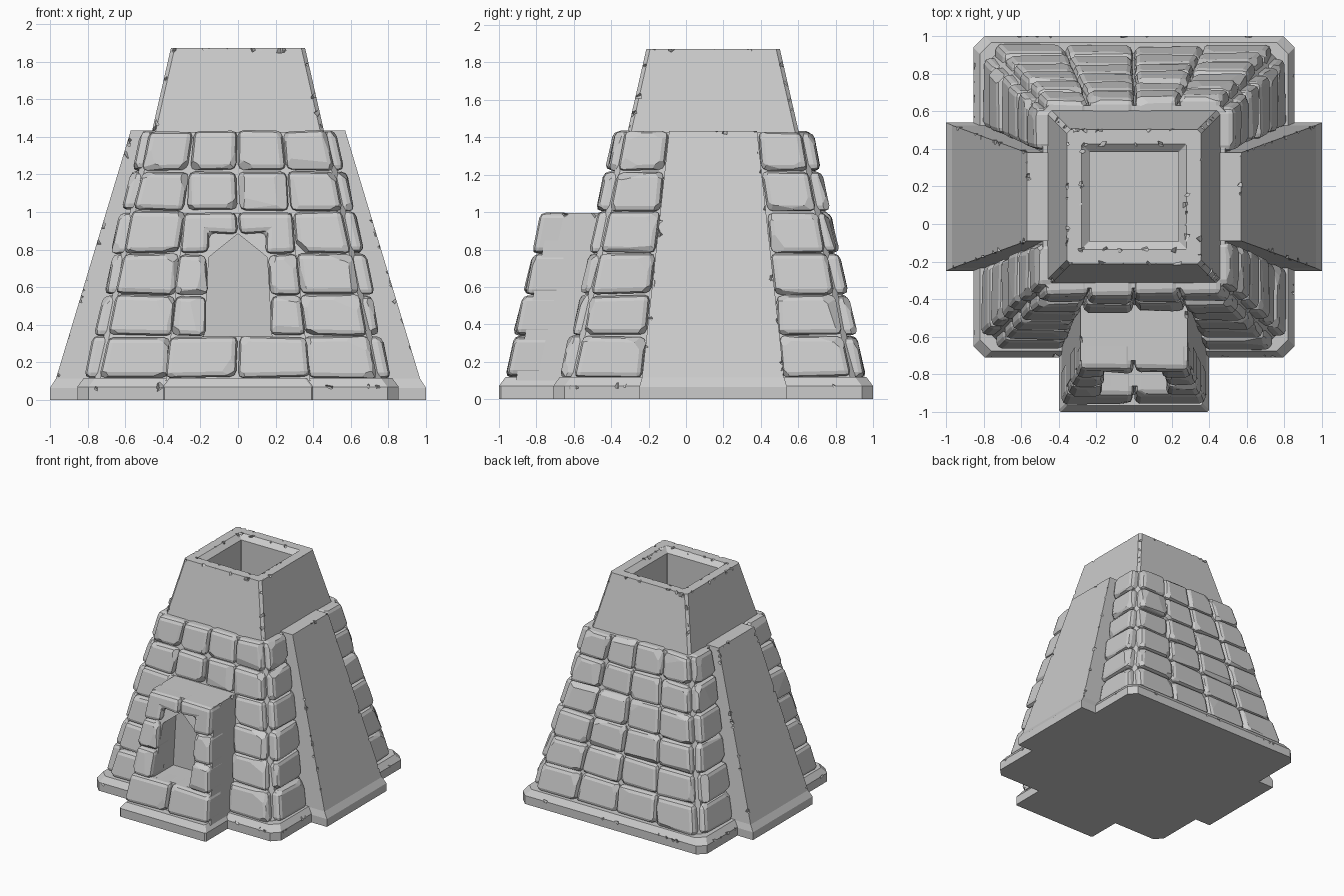
import bpy, bmesh, math, random
from mathutils import Vector, Matrix

if "Cube" in bpy.data.objects:
    bpy.data.objects.remove(bpy.data.objects["Cube"])

random.seed(4)
CY = 0.145                                   # centre of the pyramid in y
ROWS = [0.115, 0.34, 0.56, 0.78, 1.005, 1.22, 1.435]
jit = lambda s: random.uniform(-s, s)


def lerp(a, b, z, z0=0.115, z1=1.435):
    return a + (b - a) * (z - z0) / (z1 - z0)


def finish(name, bm):
    bmesh.ops.recalc_face_normals(bm, faces=bm.faces)
    me = bpy.data.meshes.new(name)
    bm.to_mesh(me)
    bm.free()
    ob = bpy.data.objects.new(name, me)
    bpy.context.collection.objects.link(ob)
    return ob


def rect(x0, x1, y0, y1, z, c=0.0):
    """Rectangle ring at height z with optional cut corners."""
    if not c:
        return [(x0, y0, z), (x1, y0, z), (x1, y1, z), (x0, y1, z)]
    return [(x0 + c, y0, z), (x1 - c, y0, z), (x1, y0 + c, z), (x1, y1 - c, z),
            (x1 - c, y1, z), (x0 + c, y1, z), (x0, y1 - c, z), (x0, y0 + c, z)]


def loft(name, rings):
    bm = bmesh.new()
    vs = [[bm.verts.new(p) for p in r] for r in rings]
    n = len(vs[0])
    for a, b in zip(vs, vs[1:]):
        for i in range(n):
            bm.faces.new((a[i], a[(i + 1) % n], b[(i + 1) % n], b[i]))
    bm.faces.new(vs[0])
    bm.faces.new(vs[-1])
    return finish(name, bm)


def cut(ob, cutter):
    m = ob.modifiers.new("cut", 'BOOLEAN')
    m.operation, m.solver, m.object = 'DIFFERENCE', 'EXACT', cutter
    m.use_self = True
    cutter.hide_render = True
    cutter.hide_set(True)


def chip_edges(ob, edges, step=0.1):
    """Knock small angular chips out of the listed straight edges."""
    bm = bmesh.new()
    for a, b in edges:
        a, b = Vector(a), Vector(b)
        for i in range(max(2, int((b - a).length / step))):
            p = a.lerp(b, random.random())
            size = random.uniform(0.012, 0.03)
            mat = Matrix.Translation(p + Vector((jit(.006), jit(.006), jit(.006))))
            mat = mat @ Matrix.Rotation(random.random() * 6, 4, Vector((jit(1), jit(1), 1)))
            mat = mat @ Matrix.Diagonal((size, size * .6, size * 0.8, 1))
            bmesh.ops.create_cone(bm, cap_ends=True, segments=4, radius1=1,
                                  radius2=0.3, depth=2, matrix=mat)
    cut(ob, finish(ob.name + "_chip_cutter", bm))


def brick(target, outline, front, depth, mat, convex=True):
    """Worn stone: (x, z) outline on the sloped plane y = -front(z)."""
    bm = bmesh.new()
    out = jit(0.01)
    pts = [(x + jit(.007), z + jit(.007)) for x, z in outline]
    f = [bm.verts.new((x, -front(z) + out + jit(.006), z)) for x, z in pts]
    b = [bm.verts.new((x, -front(z) + depth, z)) for x, z in pts]
    n = len(f)
    bm.faces.new(f)
    bm.faces.new(b[::-1])
    for i in range(n):
        bm.faces.new((f[i], b[i], b[(i + 1) % n], f[(i + 1) % n]))
    bmesh.ops.recalc_face_normals(bm, faces=bm.faces)
    edges = [e for e in bm.edges if not (e.verts[0] in b and e.verts[1] in b)]
    bmesh.ops.bevel(bm, geom=edges, offset=0.03, offset_type='OFFSET', segments=2,
                    profile=0.5, affect='EDGES', clamp_overlap=True)
    if convex:                               # shear chips off corners and edges
        c = sum((v.co for v in bm.verts), Vector()) / len(bm.verts)
        for _ in range(5):
            d = Vector((jit(1), -random.uniform(.5, 1), jit(1))).normalized()
            far = max((v.co - c).dot(d) for v in bm.verts)
            r = bmesh.ops.bisect_plane(bm, geom=bm.verts[:] + bm.edges[:] + bm.faces[:],
                                       plane_co=c + d * (far - random.uniform(.004, .012)),
                                       plane_no=d, clear_outer=True)
            rim = [e for e in r['geom_cut'] if isinstance(e, bmesh.types.BMEdge)]
            bmesh.ops.holes_fill(bm, edges=rim, sides=0)
    bm.transform(mat)
    tmp = bpy.data.meshes.new("tmp")
    bm.to_mesh(tmp)
    bm.free()
    target.from_mesh(tmp)
    bpy.data.meshes.remove(tmp)


# Plinths and inner core
def plinth(name, x, y0, y1, c):
    return loft(name, [rect(-x, x, y0, y1, 0, c), rect(-x, x, y0, y1, .07, c),
                       rect(-x + .035, x - .035, y0 + .035, y1 - .035, .118, c)])


base = plinth("base_plinth", .855, CY - .855, CY + .855, .06)
chip_edges(base, [((sx * .855, CY - .8, .07), (sx * .855, CY + .8, .07)) for sx in (-1, 1)]
           + [((-.8, y, .07), (.8, y, .07)) for y in (-.71, 1.0)], .2)
plinth("porch_plinth", .4, -1.0, -.5, .01)
core = loft("pyramid_core", [rect(-h, h, CY - h, CY + h, z, .03)
                             for h, z in ((.765, .1), (.485, 1.425))])

# Stone courses on the four sloped sides
face = lambda z: lerp(.815, .525, z)
half = lambda z: lerp(.745, .475, z)
for k, side in enumerate(("front", "right", "back", "left")):
    mat = Matrix.Translation((0, CY, 0)) @ Matrix.Rotation(k * math.pi / 2, 4, 'Z')
    bm = bmesh.new()
    for r in range(6):
        z0, z1 = ROWS[r] + .004, ROWS[r + 1] - .004
        for c in range(4):
            hidden = c in (1, 2) and (k in (1, 3) or (k == 0 and r < 4))
            if hidden:
                continue
            u0, u1 = c / 2 - 1, c / 2 - .5
            g = .005
            brick(bm, [(u0 * half(z0) + g, z0), (u1 * half(z0) - g, z0),
                       (u1 * half(z1) - g, z1), (u0 * half(z1) + g, z1)],
                  face, .12, mat)
    finish(side + "_stones", bm)

# Smooth sloping side ramps
for s, side in ((1, "right"), (-1, "left")):
    ring = lambda x, h, z: rect(s * .42, s * x, CY - h, CY + h, z)
    ramp = loft(side + "_ramp", [ring(1.0, .395, 0), ring(1.0, .395, .065),
                                 ring(.968, .38, .115), ring(.57, .235, 1.435)])
    edges = [((s * .968, CY + t * .38, .115), (s * .57, CY + t * .235, 1.435)) for t in (-1, 1)]
    edges.append(((s * .57, CY - .23, 1.435), (s * .57, CY + .23, 1.435)))
    chip_edges(ramp, edges, .12)

# Hollow tower on top
sq = lambda h, z, c: rect(-h, h, CY - h, CY + h, z, c)
tower = loft("tower", [sq(.46, 1.42, .02), sq(.357, 1.872, .02), sq(.28, 1.872, .004),
                       sq(.238, 1.835, .003), sq(.238, 1.45, .003)])
corners = [(-1, -1), (1, -1), (1, 1), (-1, 1)]
edges = []
for i, (a, b) in enumerate(corners):
    c, d = corners[(i + 1) % 4]
    edges.append(((a * .45, CY + b * .45, 1.43), (a * .35, CY + b * .35, 1.87)))
    for h in (.357, .28):
        edges.append(((a * h, CY + b * h, 1.872), (c * h, CY + d * h, 1.872)))
chip_edges(tower, edges, .1)

# Porch body with pointed tunnel
porch = loft("porch_body", [rect(-.385, .385, -.91, -.3, .1),
                            rect(-.285, .285, -.725, -.3, .995)])
tunnel_shape = [(-.18, .338), (.18, .338), (.155, .76), (0, .885), (-.155, .76)]
tunnel = loft("tunnel_cutter", [[(x, y, z) for x, z in tunnel_shape] for y in (-1.2, -.6)])
cut(porch, tunnel)
cut(core, tunnel)
chip_edges(porch, [((t * .285, -.7, .995), (t * .285, -.46, .995)) for t in (-1, 1)], .08)

# Porch stones: sill, door jambs and L-shaped lintels
pfront = lambda z: lerp(.965, .77, z, .115, 1.0)
pside = lambda z: lerp(.385, .29, z, .115, 1.0)
bm = bmesh.new()
for s in (-1, 1):
    for z0, z1, inner in ((.119, .336, .004), (.344, .556, .175), (.564, .776, .165)):
        brick(bm, [(s * inner, z0), (s * pside(z0), z0), (s * pside(z1), z1),
                   (s * inner, z1)], pfront, .17, Matrix())
    brick(bm, [(s * .15, .784), (s * .312, .784), (s * .292, .998), (s * .004, .998),
               (s * .004, .885), (s * .15, .885)], pfront, .12, Matrix(), convex=False)
finish("porch_stones", bm)
